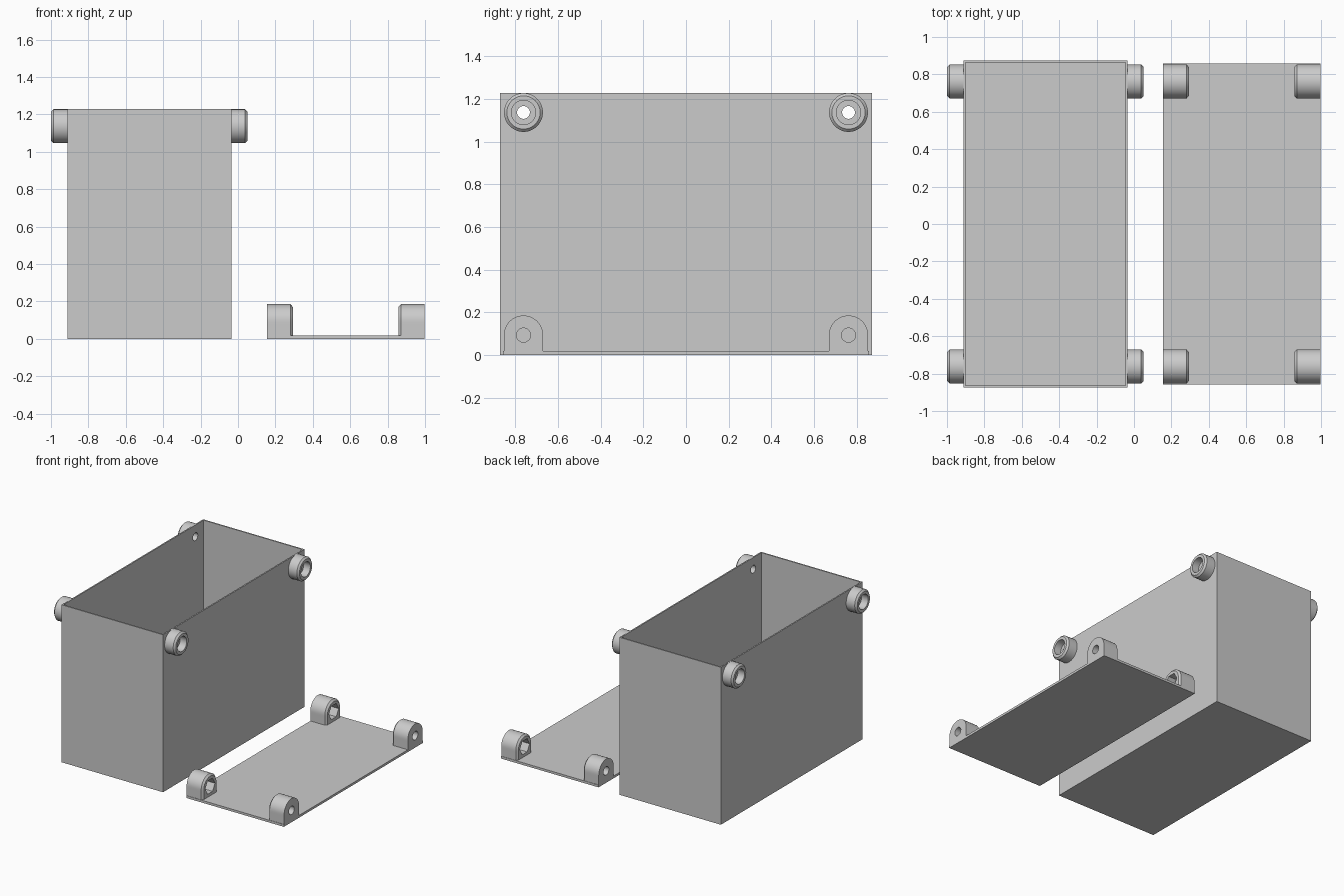
import bpy, bmesh, math

if "Cube" in bpy.data.objects:
    bpy.data.objects.remove(bpy.data.objects["Cube"])

grey = bpy.data.materials.new("plain grey")
grey.diffuse_color = (0.6, 0.6, 0.6, 1)
grey.use_nodes = True
grey.node_tree.nodes["Principled BSDF"].inputs["Base Color"].default_value = grey.diffuse_color
N = 48  # segments round each boss and lug


def finish(name, bm):
    bmesh.ops.recalc_face_normals(bm, faces=bm.faces)
    me = bpy.data.meshes.new(name)
    bm.to_mesh(me)
    bm.free()
    me.materials.append(grey)
    ob = bpy.data.objects.new(name, me)
    bpy.context.collection.objects.link(ob)
    return ob


def activate(ob):
    bpy.ops.object.select_all(action='DESELECT')
    ob.select_set(True)
    bpy.context.view_layer.objects.active = ob


def add_block(bm, x0, x1, y0, y1, z0, z1):
    verts = bmesh.ops.create_cube(bm, size=1)["verts"]
    for v in verts:
        v.co = ((x0 + x1) / 2 + v.co.x * (x1 - x0),
                (y0 + y1) / 2 + v.co.y * (y1 - y0),
                (z0 + z1) / 2 + v.co.z * (z1 - z0))
    return verts


# Cross-section radii as functions of angle
def circle(a):
    return 1.0


def arch(a):
    return 1.0 if math.sin(a) >= -1e-6 else 1 / max(abs(math.cos(a)), abs(math.sin(a)))


def hexagon(a):
    return math.cos(math.pi / 6) / math.cos((a % (math.pi / 3)) - math.pi / 6)


def hollow(name, x, y, z, direction, rings):
    """Closed loft along x through (offset, radius, section) rings."""
    bm = bmesh.new()
    loops = []
    for offset, radius, section in rings:
        loop = []
        for i in range(N):
            a = 2 * math.pi * i / N
            r = radius * section(a)
            loop.append(bm.verts.new((x + direction * offset,
                                      y + r * math.cos(a), z + r * math.sin(a))))
        loops.append(loop)
    for k, loop in enumerate(loops):
        nxt = loops[(k + 1) % len(loops)]
        for i in range(N):
            j = (i + 1) % N
            bm.faces.new((loop[i], loop[j], nxt[j], nxt[i]))
    ob = finish(name, bm)
    activate(ob)
    bpy.ops.object.shade_smooth_by_angle(angle=math.radians(28))


# Open-topped box with thin walls
bm = bmesh.new()
add_block(bm, -0.912, -0.036, -0.873, 0.873, 0, 1.228)
top = max(bm.faces, key=lambda f: f.calc_center_median().z)
bmesh.ops.inset_region(bm, faces=[top], thickness=0.015)
inner = bmesh.ops.extrude_discrete_faces(bm, faces=[top])["faces"][0]
for v in inner.verts:
    v.co.z = 0.018
box = finish("box", bm)

# Screw holes through the box walls
bm = bmesh.new()
for y in (-0.762, 0.762):
    verts = bmesh.ops.create_cone(bm, cap_ends=True, segments=N, radius1=0.03,
                                  radius2=0.03, depth=1.4)["verts"]
    for v in verts:
        v.co = (-0.474 + v.co.z, y + v.co.x, 1.137 + v.co.y)
cutter = finish("hole_cutter", bm)
cutter.hide_render = True
activate(box)
mod = box.modifiers.new("holes", 'BOOLEAN')
mod.operation = 'DIFFERENCE'
mod.solver = 'EXACT'
mod.object = cutter
bpy.ops.object.modifier_apply(modifier=mod.name)
bpy.data.objects.remove(cutter)

# Flat lid beside the box
bm = bmesh.new()
add_block(bm, 0.155, 0.996, -0.857, 0.857, 0, 0.018)
finish("lid", bm)

# Round counterbored bosses on the box, opening outwards
boss = [(0, 0.091, circle), (0.074, 0.091, circle), (0.087, 0.078, circle),
        (0.087, 0.057, circle), (0.03, 0.057, circle), (0.03, 0.03, circle),
        (0, 0.03, circle)]
# Arched lugs on the lid, with nut pockets opening inwards
lug = [(0, 0.092, arch), (0.125, 0.092, arch), (0.138, 0.078, arch),
       (0.138, 0.06, hexagon), (0.07, 0.06, hexagon), (0.07, 0.033, circle),
       (0, 0.033, circle)]
for y, end in ((-0.762, "front"), (0.762, "back")):
    hollow("box_boss_left_" + end, -0.912, y, 1.137, -1, boss)
    hollow("box_boss_right_" + end, -0.036, y, 1.137, 1, boss)
    hollow("lid_lug_left_" + end, 0.155, y, 0.093, 1, lug)
    hollow("lid_lug_right_" + end, 0.996, y, 0.093, -1, lug)
